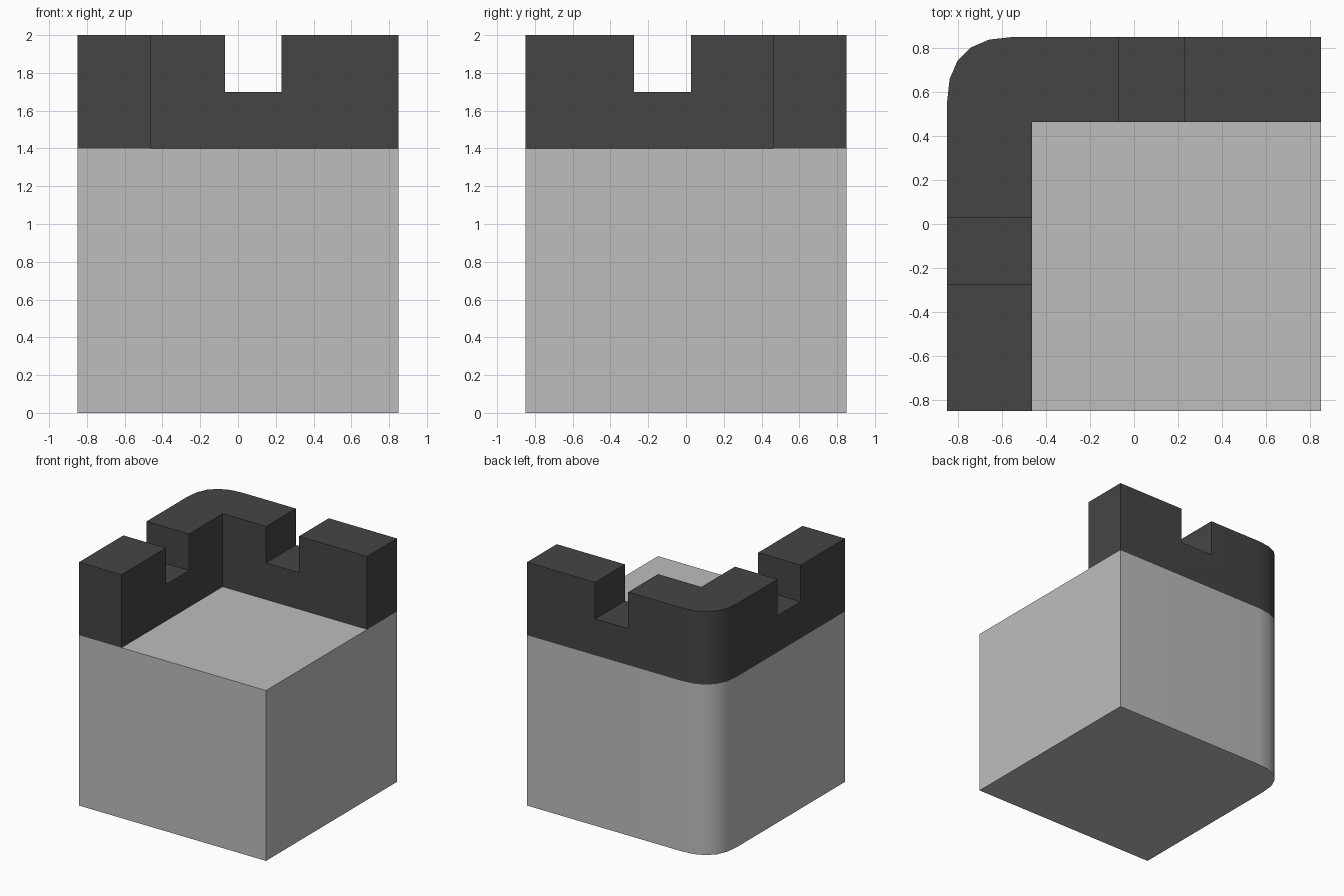
import bpy, bmesh, math
from mathutils import Vector

HALF = 0.85      # half width of the block
INNER = 0.464    # inner face of the parapet
RADIUS = 0.3     # reach of the rounded corner
DECK = 1.4       # height of the walkway
SILL = 1.7       # bottom of the gaps
TOP = 2.0

cube = bpy.data.objects.get("Cube")
if cube:
    bpy.data.objects.remove(cube, do_unlink=True)


def material(name, value):
    mat = bpy.data.materials.new(name)
    mat.use_nodes = True
    colour = (value, value, value, 1)
    mat.diffuse_color = colour
    mat.node_tree.nodes["Principled BSDF"].inputs["Base Color"].default_value = colour
    return mat


def prism(name, outline, low, high, mat=None):
    """Extrude a counter-clockwise outline from low to high."""
    bm = bmesh.new()
    face = bm.faces.new([bm.verts.new((x, y, low)) for x, y in outline])
    extruded = bmesh.ops.extrude_face_region(bm, geom=[face], use_keep_orig=True)["geom"]
    verts = [v for v in extruded if isinstance(v, bmesh.types.BMVert)]
    bmesh.ops.translate(bm, verts=verts, vec=(0, 0, high - low))
    bmesh.ops.recalc_face_normals(bm, faces=bm.faces[:])
    mesh = bpy.data.meshes.new(name)
    bm.to_mesh(mesh)
    bm.free()
    obj = bpy.data.objects.new(name, mesh)
    bpy.context.collection.objects.link(obj)
    if mat:
        mesh.materials.append(mat)
    return obj


def activate(obj):
    bpy.ops.object.select_all(action='DESELECT')
    obj.select_set(True)
    bpy.context.view_layer.objects.active = obj


def cut_gap(obj, x0, x1, y0, y1):
    """Cut a box-shaped gap down to the sill."""
    cutter = prism("gap_cutter", [(x0, y0), (x1, y0), (x1, y1), (x0, y1)], SILL, TOP + 0.2)
    cutter.hide_render = True
    mod = obj.modifiers.new("gap", 'BOOLEAN')
    mod.operation = 'DIFFERENCE'
    mod.solver = 'EXACT'
    mod.object = cutter
    activate(obj)
    bpy.ops.object.modifier_apply(modifier=mod.name)
    bpy.data.objects.remove(cutter, do_unlink=True)


# Rounded back corner: a quadratic curve in five steps
start = Vector((-HALF + RADIUS, HALF))
corner = Vector((-HALF, HALF))
end = Vector((-HALF, HALF - RADIUS))
steps = [i / 5 for i in range(6)]
curve = [tuple(start * (1 - t) ** 2 + corner * 2 * t * (1 - t) + end * t ** 2) for t in steps]

stone = material("light_stone", 0.515)
dark = material("dark_stone", 0.06)

# Main block
block = prism("tower_block", [(-HALF, -HALF), (HALF, -HALF), (HALF, HALF)] + curve,
              0, DECK, stone)

# L-shaped parapet with one gap in each arm
parapet = prism("parapet", [(-HALF, -HALF), (-INNER, -HALF), (-INNER, INNER),
                            (HALF, INNER), (HALF, HALF)] + curve, DECK, TOP, dark)
cut_gap(parapet, -0.07, 0.23, INNER - 0.2, HALF + 0.2)
cut_gap(parapet, -HALF - 0.2, -INNER + 0.2, -0.275, 0.027)

# Smooth only the rounded corner
for obj in (block, parapet):
    activate(obj)
    bpy.ops.object.shade_smooth_by_angle(angle=math.radians(30))
